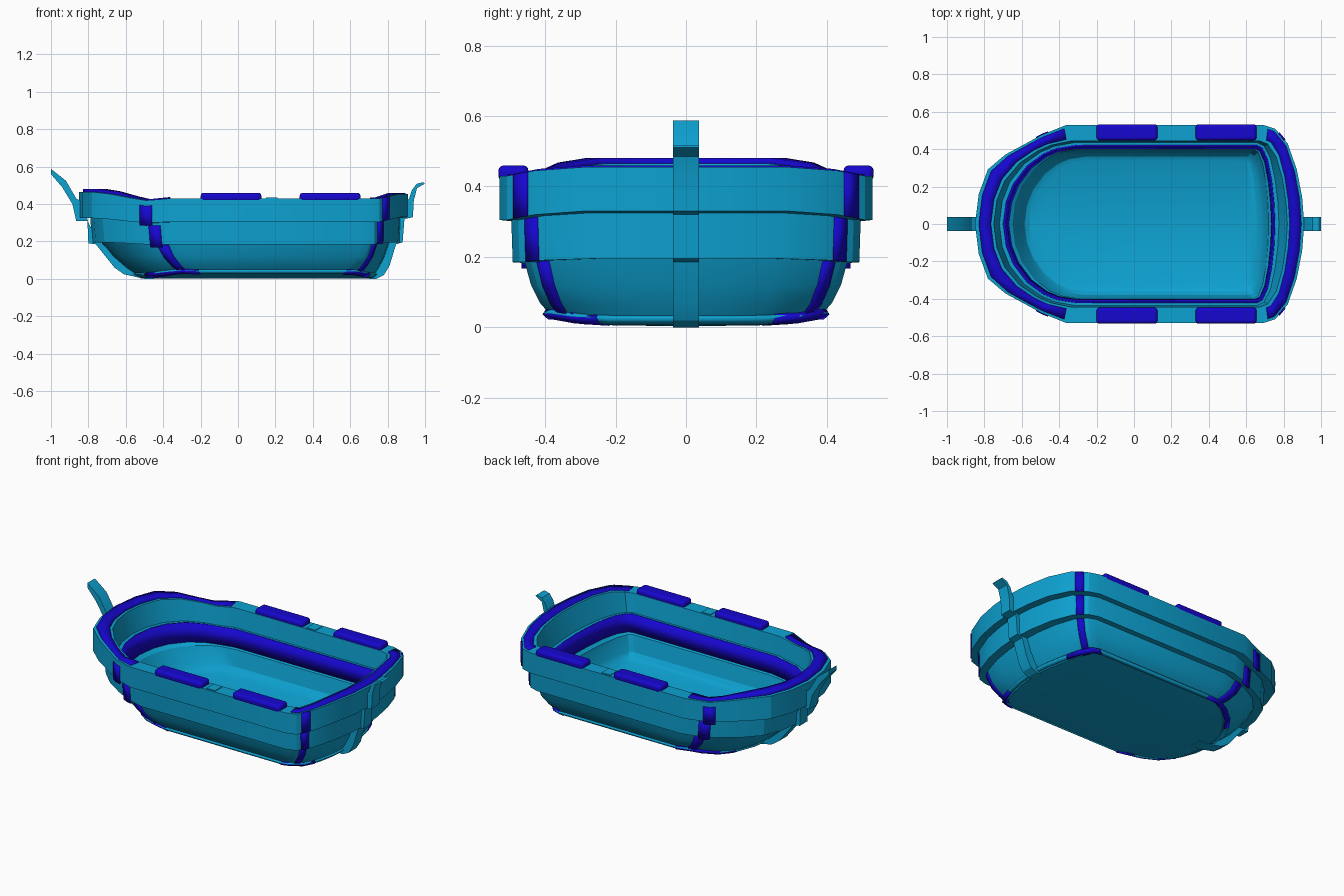
import bpy, bmesh, math

if "Cube" in bpy.data.objects:
    bpy.data.objects.remove(bpy.data.objects["Cube"])

def material(name, rgb):
    m = bpy.data.materials.new(name)
    m.diffuse_color = (*rgb, 1)
    m.use_nodes = True
    m.node_tree.nodes["Principled BSDF"].inputs["Base Color"].default_value = m.diffuse_color
    return m

TEAL = material("teal", (0.004, 0.36, 0.64))
BLUE = material("deep_blue", (0.008, 0.002, 0.62))

# Normalised half plan: bow centre -> side -> stern centre, as (end fraction, width fraction)
PLAN = [(1, 0), (.96, .30), (.86, .55), (.67, .70), (.45, .81), (.27, .90), (0, 1),
        (0, 1), (.30, .96), (.60, .81), (.82, .55), (.95, .27), (1, 0)]
# How far each plan point takes the end height instead of the side height
LIFT = [1, 1, 1, .7, .1, -.3, 0, 0, 0, .6, 1, 1, 1]
ALL = list(range(13)) + list(range(-11, 0))

def point(ring, t):
    # ring: bow x, bow shoulder x, stern shoulder x, stern x, half width, z bow, z side, z stern
    xb, xjb, xjs, xs, w, zb, zm, zs = ring
    a = abs(t)
    def corner(i):
        s, v = PLAN[i]
        if i < 7:
            k = min(1, max(0, (.52 - w) / .1))      # narrower rings have a rounder bow
            v += (math.sqrt(1 - s * s) - v) * k
            return xjb + (xb - xjb) * s, w * v, zm + (zb - zm) * LIFT[i]
        return xjs + (xs - xjs) * s, w * v, zm + (zs - zm) * LIFT[i]
    i = min(int(a), 11)
    f = a - i
    x, y, z = (p + (q - p) * f for p, q in zip(corner(i), corner(i + 1)))
    return x, (-y if t < 0 else y), z

def finish(name, bm, mat, bevel=0, thick=0):
    bmesh.ops.remove_doubles(bm, verts=bm.verts, dist=1e-5)
    bmesh.ops.recalc_face_normals(bm, faces=bm.faces)
    me = bpy.data.meshes.new(name)
    bm.to_mesh(me)
    bm.free()
    ob = bpy.data.objects.new(name, me)
    bpy.context.collection.objects.link(ob)
    me.materials.append(mat)
    if thick:
        m = ob.modifiers.new("Solid", 'SOLIDIFY')
        m.thickness, m.offset = thick, 0
    if bevel:
        m = ob.modifiers.new("Bevel", 'BEVEL')
        m.width, m.segments = bevel, 3
    bpy.ops.object.select_all(action='DESELECT')
    ob.select_set(True)
    bpy.context.view_layer.objects.active = ob
    bpy.ops.object.shade_smooth_by_angle(angle=math.radians(25))
    return ob

def loft(name, rings, ts, mat, closed=False, thick=0):
    bm = bmesh.new()
    rows = [[bm.verts.new(point(r, t)) for t in ts] for r in rings]
    n = len(ts)
    for a, b in zip(rows, rows[1:]):
        for i in range(n if closed else n - 1):
            j = (i + 1) % n
            bm.faces.new((a[i], a[j], b[j], b[i]))
    return finish(name, bm, mat, thick=thick)

def strips(name, rings, ts, mat, thick):
    # one strip on each side of the boat
    loft(name + "_left", rings, ts, mat, thick=thick)
    loft(name + "_right", rings, [-t for t in reversed(ts)], mat, thick=thick)

def box(name, x0, x1, y0, y1, z0, z1, mat, bevel=0):
    bm = bmesh.new()
    bmesh.ops.create_cube(bm, size=1)
    for v in bm.verts:
        v.co = ((x0, x1)[v.co.x > 0], (y0, y1)[v.co.y > 0], (z0, z1)[v.co.z > 0])
    return finish(name, bm, mat, bevel)

def slab(name, pts, half, mat):
    # xz outline extruded across the centreline
    bm = bmesh.new()
    f = bm.faces.new([bm.verts.new((x, -half, z)) for x, z in pts])
    ext = bmesh.ops.extrude_face_region(bm, geom=[f])
    for v in ext["geom"]:
        if isinstance(v, bmesh.types.BMVert):
            v.co.y = half
    return finish(name, bm, mat)

def dropped(ring, dz):
    return (*ring[:5], *(z + dz for z in ring[5:]))

# Hull: three overlapping planks outside, gunwale, stepped inside and floor
low0 = (-.52, -.20, .55, .72, .38, .006, .03, .006)
low1 = (-.60, -.23, .60, .755, .415, .06, .07, .06)
low2 = (-.67, -.26, .64, .785, .44, .12, .12, .12)
low3 = (-.73, -.28, .66, .81, .458, .195, .185, .195)
mid0 = (-.78, -.31, .67, .865, .492, .195, .185, .195)
mid1 = (-.79, -.32, .67, .87, .496, .325, .305, .325)
top0 = (-.85, -.36, .69, .91, .53, .325, .305, .33)
top1 = (-.85, -.36, .69, .91, .53, .465, .43, .455)
hull = [(-.52, -.20, .55, .72, 0, .003, .003, .003), low0, low1, low2, low3, mid0, mid1, top0, top1,
        (-.75, -.33, .67, .82, .445, .465, .43, .455),
        (-.72, -.32, .66, .775, .435, .335, .315, .325),
        (-.70, -.31, .66, .755, .422, .335, .315, .325),
        (-.68, -.30, .65, .745, .412, .22, .21, .22),
        (-.65, -.29, .64, .72, .40, .20, .20, .20),
        (-.60, -.27, .62, .695, .38, .105, .105, .105),
        (-.585, -.26, .61, .675, .36, .08, .08, .08),
        (-.56, -.24, .60, .655, .335, .068, .068, .068),
        (-.56, -.24, .60, .655, 0, .068, .068, .068)]
loft("hull", hull, ALL, TEAL, closed=True)

# Blue band around the inside
loft("inner_band", [(-.695, -.31, .66, .75, .418, .335, .315, .325),
                    (-.675, -.30, .65, .74, .408, .22, .21, .22)], ALL, BLUE, True, .012)

# Raised blue caps on the bow and stern rim
loft("bow_rim_cap", [(-.765, -.35, .69, .83, .455, .468, .425, .46),
                     (-.83, -.36, .69, .89, .515, .468, .425, .46)],
     [-5.9, -5, -4, -3, -2, -1, 0, 1, 2, 3, 4, 5, 5.9], BLUE, thick=.026)
loft("stern_rim_cap", [(-.77, -.36, .69, .832, .455, .456, .43, .455),
                       (-.83, -.36, .69, .895, .515, .456, .43, .455)],
     [7.4, 8, 9, 10, 11, 12, -11, -10, -9, -8, -7.4], BLUE, thick=.01)

# Padded side caps and small rowlock plates on the gunwale
for side, s in (("left", 1), ("right", -1)):
    for label, x0, x1 in (("fore", -.20, .125), ("aft", .33, .655)):
        y0, y1 = sorted((s * .447, s * .533))
        box(f"{label}_side_cap_{side}", x0, x1, y0, y1, .415, .46, BLUE, .016)
    y0, y1 = sorted((s * .452, s * .522))
    box(f"rowlock_plate_{side}", .15, .21, y0, y1, .42, .434, TEAL)

# Vertical blue straps at the four corners of each plank
BOW_T, STERN_T = [4.65, 5, 5.25], [8.27, 8.75]
for label, ts, dz in (("bow", BOW_T, -.015), ("stern", STERN_T, 0)):
    strips(label + "_upper_strap", [dropped(top0, dz), dropped(top1, dz * 2)], ts, BLUE, .01)
    strips(label + "_middle_strap", [dropped(mid0, dz), dropped(mid1, dz)], ts, BLUE, .01)
    strips(label + "_lower_strap", [low0, low1, low2, low3], ts, BLUE, .012)

# Trim around the bottom edge, blue at the corners
trim = [(-.525, -.20, .56, .725, .385, .012, .03, .012),
        (-.56, -.21, .58, .742, .402, .03, .045, .03)]
loft("bottom_trim", trim, ALL, TEAL, True, .012)
strips("bow_bottom_trim", trim, [2.2, 3, 4, 5, 6], BLUE, .02)
strips("stern_bottom_trim", trim, [7, 8, 9, 9.7], BLUE, .02)

# Stem and stern post along the centreline
slab("bow_stem", [(-1, .588), (-.92, .525), (-.865, .43), (-.83, .41), (-.80, .30), (-.74, .20), (-.56, .05),
                  (-.45, .02), (-.45, 0), (-.50, 0), (-.61, .025), (-.66, .06), (-.76, .185), (-.80, .19),
                  (-.805, .31), (-.865, .31), (-.885, .40), (-.94, .49), (-1, .56)], .037, TEAL)
slab("stern_post", [(.70, 0), (.74, 0), (.78, .02), (.81, .07), (.845, .185), (.88, .195), (.89, .32),
                    (.935, .33), (.94, .42), (.957, .485), (1, .51), (.99, .517), (.955, .508), (.93, .475),
                    (.915, .43), (.89, .40), (.86, .31), (.80, .20), (.76, .08), (.70, .03)], .037, TEAL)
